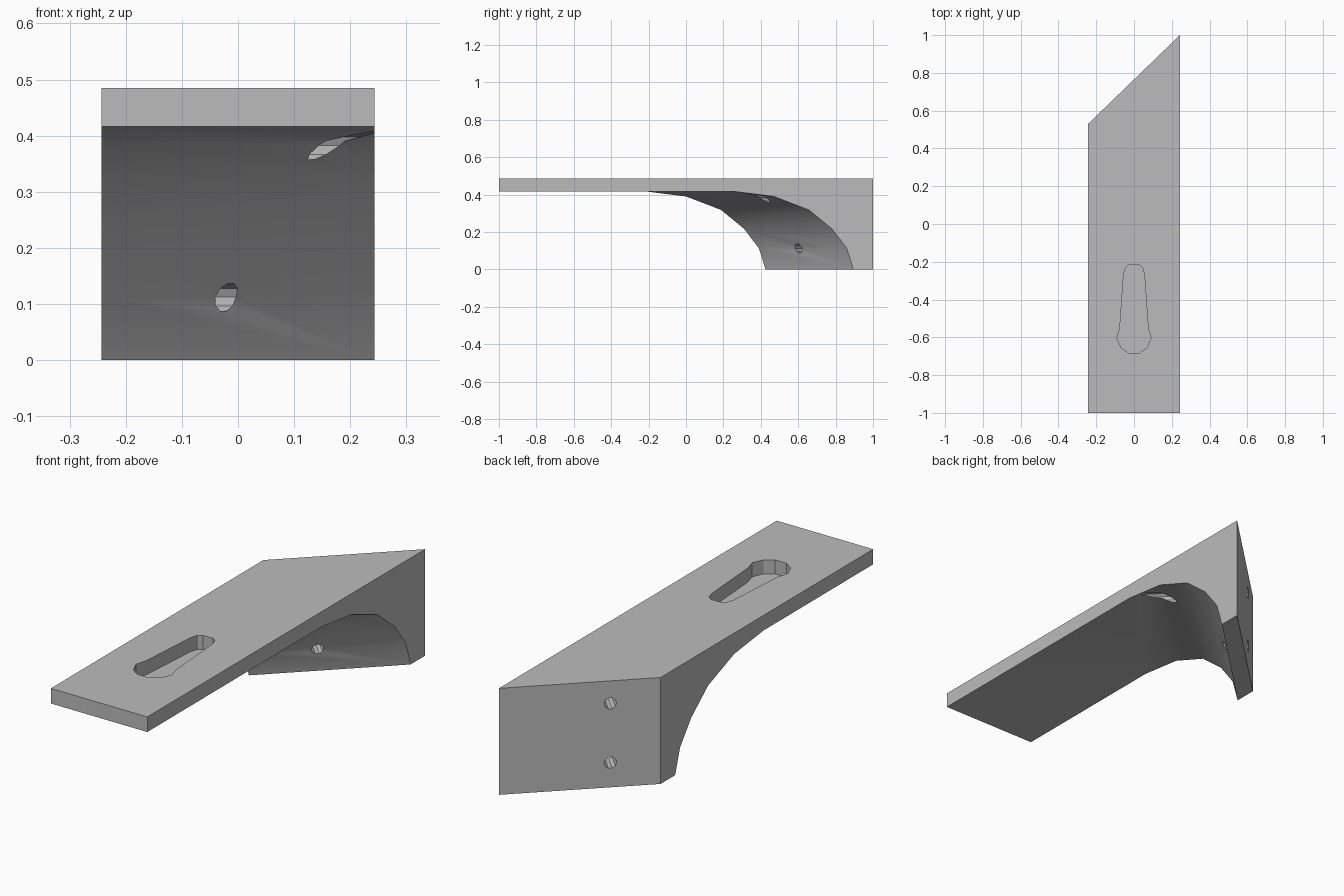
import bpy, bmesh, math
from mathutils import Vector

cube = bpy.data.objects.get("Cube")
if cube:
    bpy.data.objects.remove(cube, do_unlink=True)

HALF_W, TOP, UNDER, SKEW = 0.243, 0.485, 0.416, 0.47

grey = bpy.data.materials.new("light grey")
grey.use_nodes = True
colour = (0.5, 0.5, 0.5, 1)
grey.diffuse_color = colour
grey.node_tree.nodes["Principled BSDF"].inputs["Base Color"].default_value = colour


def loft(name, ring_a, ring_b):
    """Closed solid between two matching outlines."""
    bm = bmesh.new()
    a = [bm.verts.new(p) for p in ring_a]
    b = [bm.verts.new(p) for p in ring_b]
    bm.faces.new(a)
    bm.faces.new(b[::-1])
    n = len(a)
    for i in range(n):
        j = (i + 1) % n
        bm.faces.new((a[j], a[i], b[i], b[j]))
    bmesh.ops.recalc_face_normals(bm, faces=bm.faces)
    mesh = bpy.data.meshes.new(name)
    bm.to_mesh(mesh)
    bm.free()
    mesh.materials.append(grey)
    obj = bpy.data.objects.new(name, mesh)
    bpy.context.collection.objects.link(obj)
    return obj


def cut(target, cutter):
    cutter.hide_render = True
    mod = target.modifiers.new("cut", 'BOOLEAN')
    mod.operation = 'DIFFERENCE'
    mod.solver = 'EXACT'
    mod.object = cutter
    bpy.context.view_layer.objects.active = target
    bpy.ops.object.modifier_apply(modifier=mod.name)
    bpy.data.objects.remove(cutter, do_unlink=True)


# Bracket body: side profile whose arch and back are skewed across the width
arch = [(-0.21, UNDER), (0.0, 0.39), (0.187, 0.318),
        (0.31, 0.217), (0.39, 0.112), (0.425, 0)]
skewed = arch + [(0.53, 0), (0.53, TOP)]


def side(x, shift):
    front = [(x, -1, TOP), (x, -1, UNDER)]
    return front + [(x, y + shift, z) for y, z in skewed]


bracket = loft("bracket", side(-HALF_W, 0), side(HALF_W, SKEW))

# Blind tapered slot in the top plate
half = [(0.025, -0.215), (0.045, -0.23), (0.055, -0.265), (0.075, -0.55),
        (0.09, -0.605), (0.068, -0.655), (0.03, -0.682)]
outline = half + [(-x, y) for x, y in reversed(half)]
cut(bracket, loft("slot_cutter", [(x, y, TOP + 0.1) for x, y in outline],
                  [(x, y, UNDER + 0.005) for x, y in outline]))

# Two screw holes, square to the slanted back
along = Vector((2 * HALF_W, SKEW, 0)).normalized()
inward = Vector((along.y, -along.x, 0))
for z in (0.112, 0.382):
    centre = Vector((-0.092, 0.676, z))
    ring = []
    for i in range(10):
        t = math.tau * i / 10
        ring.append(centre + 0.026 * (math.cos(t) * along + Vector((0, 0, math.sin(t)))))
    cut(bracket, loft("hole_cutter", [p - 0.1 * inward for p in ring],
                      [p + 0.6 * inward for p in ring]))

bpy.ops.object.select_all(action='DESELECT')
bracket.select_set(True)
bpy.context.view_layer.objects.active = bracket
bpy.ops.object.shade_smooth_by_angle(angle=math.radians(30))
